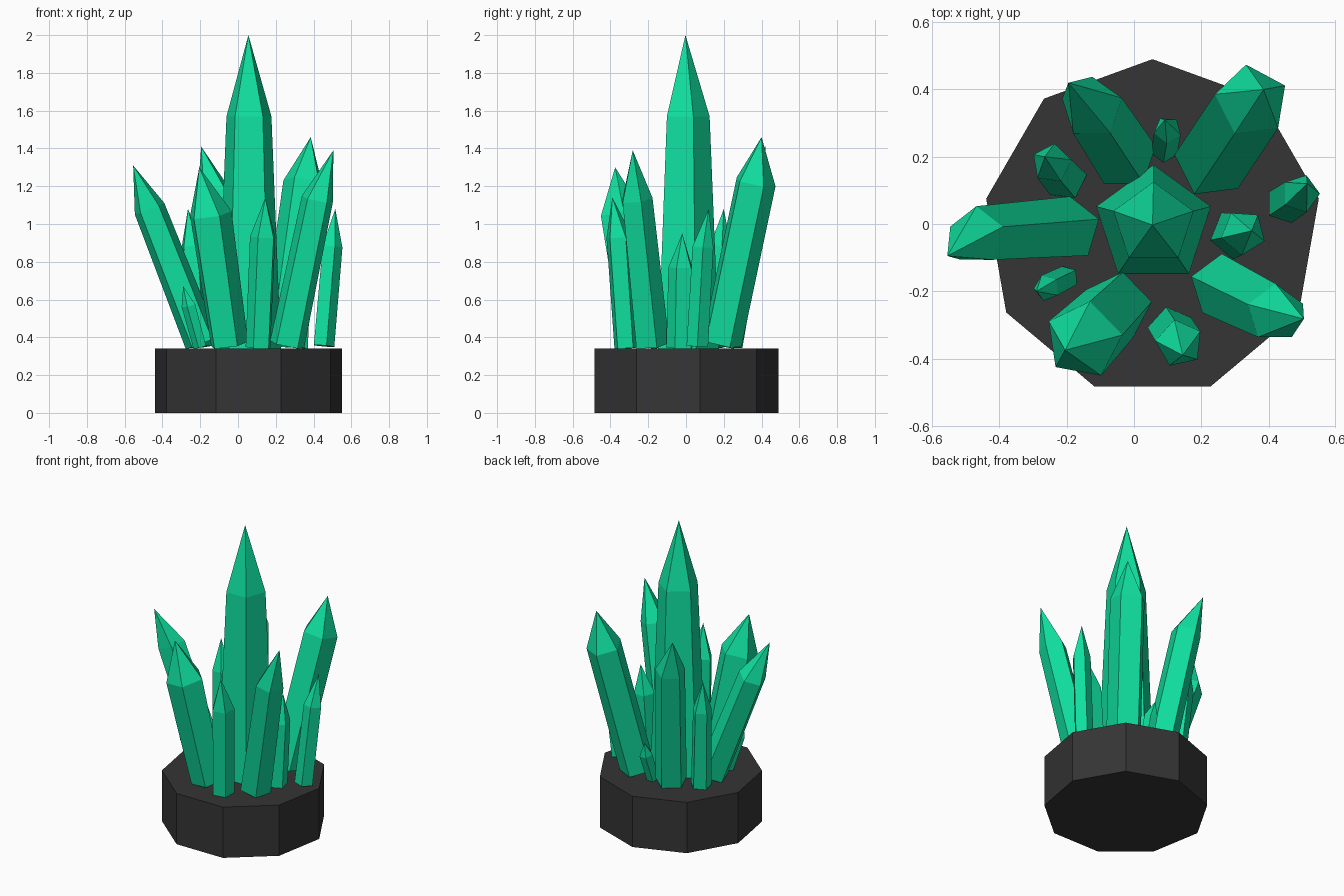
import bpy, bmesh
from math import radians, cos, sin, pi
from mathutils import Vector

if "Cube" in bpy.data.objects:
    bpy.data.objects.remove(bpy.data.objects["Cube"])


def material(name, colour):
    m = bpy.data.materials.new(name)
    m.diffuse_color = (*colour, 1)
    m.use_nodes = True
    m.node_tree.nodes["Principled BSDF"].inputs["Base Color"].default_value = m.diffuse_color
    return m


green = material("emerald", (0.005, 0.75, 0.35))
dark = material("dark_stone", (0.035, 0.035, 0.035))


def finish(name, bm, mat):
    bmesh.ops.recalc_face_normals(bm, faces=bm.faces)
    me = bpy.data.meshes.new(name)
    bm.to_mesh(me)
    bm.free()
    me.materials.append(mat)
    ob = bpy.data.objects.new(name, me)
    bpy.context.collection.objects.link(ob)
    return ob


def ring(bm, centre, axis, r, phase, n):
    # regular polygon perpendicular to the axis
    turn = Vector((0, 0, 1)).rotation_difference(axis)
    pts = []
    for i in range(n):
        a = radians(phase) + 2 * pi * i / n
        pts.append(bm.verts.new(centre + turn @ Vector((r * cos(a), r * sin(a), 0))))
    return pts


def crystal(name, base, r0, shoulder, r1, tip, phase=18, n=5):
    bm = bmesh.new()
    base, shoulder = Vector(base), Vector(shoulder)
    axis = (shoulder - base).normalized()
    lo = ring(bm, base, axis, r0, phase, n)
    hi = ring(bm, shoulder, axis, r1, phase, n)
    top = bm.verts.new(tip)
    bm.faces.new(lo)
    for i in range(n):
        j = (i + 1) % n
        bm.faces.new((lo[i], lo[j], hi[j], hi[i]))
        bm.faces.new((hi[i], hi[j], top))
    finish(name, bm, green)


# nine-sided stone base
bm = bmesh.new()
up = Vector((0, 0, 1))
low = ring(bm, Vector((0.055, -0.012, 0)), up, 0.502, 90, 9)
high = ring(bm, Vector((0.055, -0.012, 0.34)), up, 0.502, 90, 9)
bm.faces.new(low)
bm.faces.new(high)
for i in range(9):
    j = (i + 1) % 9
    bm.faces.new((low[i], low[j], high[j], high[i]))
finish("stone_base", bm, dark)

# central crystal
crystal("main_crystal", (0.058, -0.003, 0.34), 0.178, (0.058, 0, 1.57), 0.125, (0.055, -0.003, 2.0))

# large leaning crystals
crystal("left_crystal", (-0.19, -0.015, 0.37), 0.097, (-0.468, -0.035, 1.08), 0.088, (-0.555, -0.095, 1.31), 18)
crystal("front_left_crystal", (-0.05, -0.245, 0.36), 0.105, (-0.15, -0.345, 1.05), 0.118, (-0.205, -0.375, 1.30), 8)
crystal("back_left_crystal", (-0.03, 0.20, 0.36), 0.10, (-0.125, 0.345, 1.17), 0.094, (-0.195, 0.42, 1.41), 18)
crystal("back_right_crystal", (0.23, 0.185, 0.37), 0.112, (0.35, 0.365, 1.22), 0.112, (0.385, 0.40, 1.46), 26)
crystal("front_right_crystal", (0.26, -0.185, 0.36), 0.097, (0.42, -0.265, 1.13), 0.088, (0.505, -0.282, 1.39), 18)

# small crystals
crystal("right_small_crystal", (0.45, 0.06, 0.355), 0.06, (0.495, 0.09, 0.88), 0.058, (0.515, 0.12, 1.08), 0)
crystal("inner_right_small_crystal", (0.30, -0.03, 0.345), 0.075, (0.325, -0.025, 0.77), 0.068, (0.35, -0.02, 0.95), 50)
crystal("front_small_crystal", (0.11, -0.315, 0.345), 0.07, (0.135, -0.355, 0.93), 0.072, (0.145, -0.39, 1.14), 30)
crystal("back_left_small_crystal", (-0.205, 0.135, 0.35), 0.066, (-0.245, 0.18, 0.88), 0.06, (-0.265, 0.20, 1.08), 10)
crystal("left_small_crystal", (-0.20, -0.16, 0.35), 0.037, (-0.26, -0.19, 0.57), 0.04, (-0.29, -0.20, 0.67), 40)
crystal("back_small_crystal", (0.09, 0.22, 0.35), 0.04, (0.10, 0.28, 0.53), 0.042, (0.092, 0.31, 0.62), 50)
